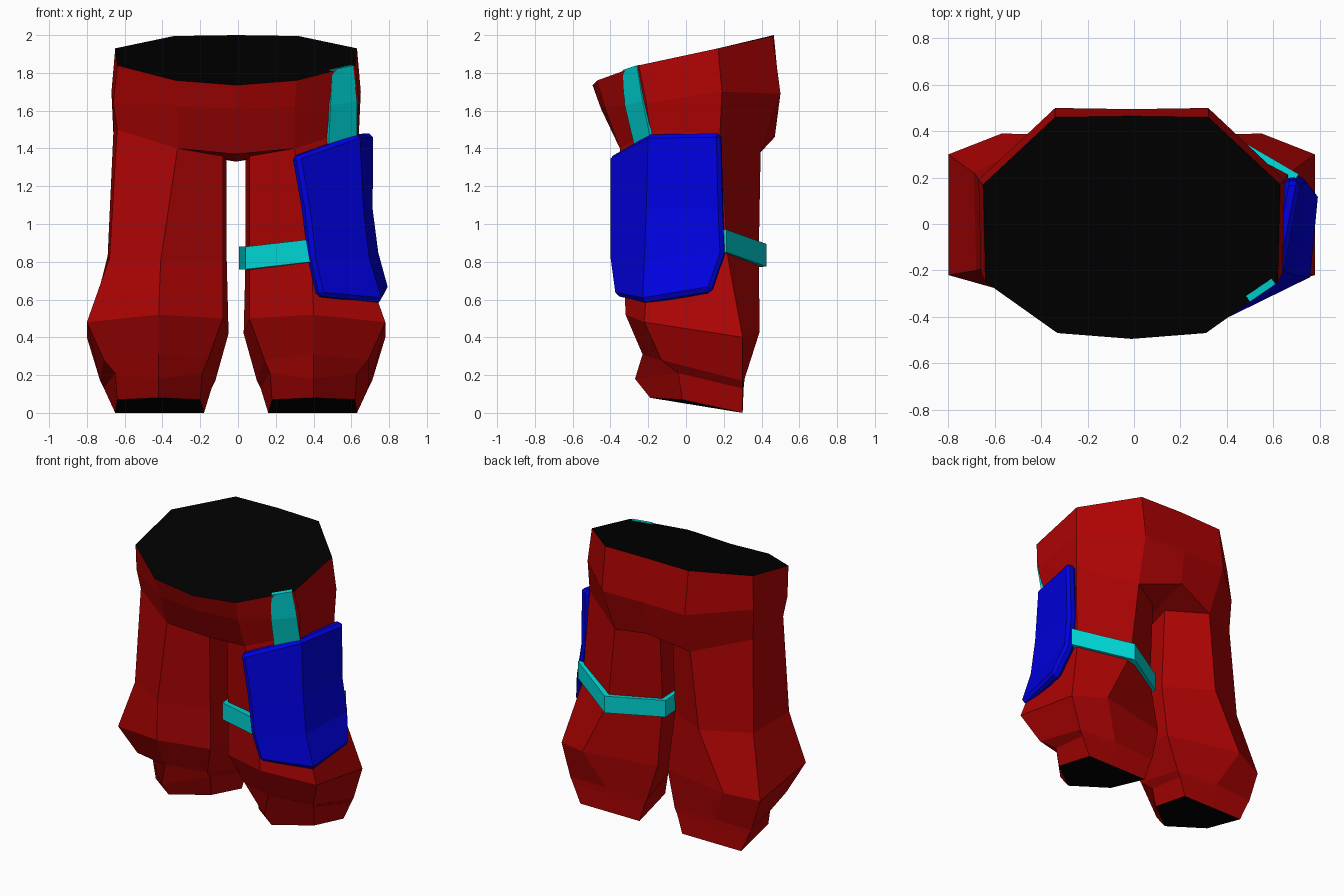
import bpy, bmesh


def material(name, rgb):
    m = bpy.data.materials.new(name)
    m.diffuse_color = (*rgb, 1)
    return m


RED = material("red", (0.42, 0.001, 0.001))
BLACK = material("black", (0, 0, 0))
BLUE = material("blue", (0, 0, 0.75))
TEAL = material("teal", (0, 0.68, 0.68))


def sheet(name, rows, mats, closed=False, cap_top=False, cap_end=False,
          hub=None, mirror=False, thickness=0, bevel=0):
    """Skin rows of points (top to bottom, left to right seen from outside)."""
    bm = bmesh.new()
    grid = [[bm.verts.new(p) for p in row] for row in rows]
    n = len(grid[0])
    for a, b in zip(grid, grid[1:]):
        for i in range(n if closed else n - 1):
            j = (i + 1) % n
            bm.faces.new((a[i], b[i], b[j], a[j]))
    if cap_top:
        bm.faces.new(grid[0]).material_index = 1
    if cap_end:
        bm.faces.new(grid[-1][::-1]).material_index = 1
    if hub:
        h = bm.verts.new(hub)
        for a, b in zip(grid[-1], grid[-1][1:]):
            bm.faces.new((b, a, h))
    me = bpy.data.meshes.new(name)
    bm.to_mesh(me)
    bm.free()
    for m in mats:
        me.materials.append(m)
    ob = bpy.data.objects.new(name, me)
    bpy.context.collection.objects.link(ob)
    if mirror:
        ob.modifiers.new("mirror", "MIRROR")
        ob.location.x = -0.01
    if thickness:
        s = ob.modifiers.new("thickness", "SOLIDIFY")
        s.thickness = thickness
        s.offset = -1
    if bevel:
        b = ob.modifiers.new("bevel", "BEVEL")
        b.width = bevel
        b.segments = 1
        b.limit_method = "ANGLE"
        b.angle_limit = 1.1
    return ob


# Hips: half rings from front centre round to back centre
sheet("hips", [
    [(0, -.495, 1.735), (.32, -.47, 1.76), (.63, -.25, 1.84),
     (.64, .17, 1.93), (.33, .46, 1.995), (0, .465, 2.0)],
    [(0, -.45, 1.61), (.31, -.43, 1.62), (.65, -.21, 1.64),
     (.66, .19, 1.70), (.33, .50, 1.69), (0, .495, 1.69)],
    [(0, -.32, 1.37), (.31, -.35, 1.40), (.63, -.19, 1.50),
     (.65, .18, 1.48), (.30, .395, 1.38), (0, .47, 1.46)],
], [RED, BLACK], cap_top=True, hub=(0, .05, 1.33), mirror=True)

# Legs: six-sided rings (front, outer front, outer back, back, inner back, inner front)
sheet("legs", [
    [(.31, -.35, 1.40), (.63, -.19, 1.50), (.65, .18, 1.48),
     (.30, .395, 1.38), (.05, .24, 1.38), (.07, -.21, 1.36)],
    [(.40, -.33, .80), (.67, -.20, .82), (.68, .22, .83),
     (.36, .385, .83), (.05, .21, .82), (.07, -.20, .80)],
    [(.41, -.32, .52), (.79, -.22, .48), (.79, .30, .40),
     (.56, .39, .43), (.04, .28, .42), (.07, -.20, .50)],
    [(.41, -.23, .31), (.70, -.13, .28), (.72, .30, .17),
     (.43, .31, .18), (.11, .30, .17), (.15, -.12, .28)],
    [(.41, -.27, .18), (.64, -.04, .21), (.70, .30, .13),
     (.43, .305, .13), (.13, .30, .13), (.18, -.04, .21)],
    [(.41, -.19, .08), (.63, -.02, .07), (.64, .30, 0),
     (.42, .30, 0), (.17, .30, 0), (.19, -.02, .07)],
], [RED, BLACK], closed=True, cap_end=True, mirror=True)

# Thigh plate wrapped round the outer front corner of one leg
sheet("thigh_plate", [
    [(.315, -.41, 1.36), (.645, -.20, 1.475), (.72, .18, 1.48)],
    [(.365, -.41, 1.08), (.665, -.21, 1.08), (.715, .19, 1.08)],
    [(.395, -.41, .82), (.695, -.22, .82), (.745, .20, .85)],
    [(.44, -.38, .62), (.765, -.23, .59), (.80, .13, .65)],
], [BLUE], thickness=.07, bevel=.02)

# Strap from the waist down to the plate
sheet("waist_strap", [
    [(.50, -.335, 1.815), (.61, -.26, 1.84)],
    [(.49, -.325, 1.63), (.63, -.23, 1.65)],
    [(.48, -.275, 1.42), (.63, -.19, 1.46)],
], [TEAL], thickness=.03)

# Strap round the back and inside of the leg, from plate edge to plate edge
path = [(.71, .215, .91), (.35, .425, .835), (.005, .225, .82),
        (.04, -.235, .82), (.39, -.385, .86)]
sheet("leg_strap", [[(x, y, z + d) for x, y, z in path] for d in (.06, -.06)],
      [TEAL], thickness=.05)
